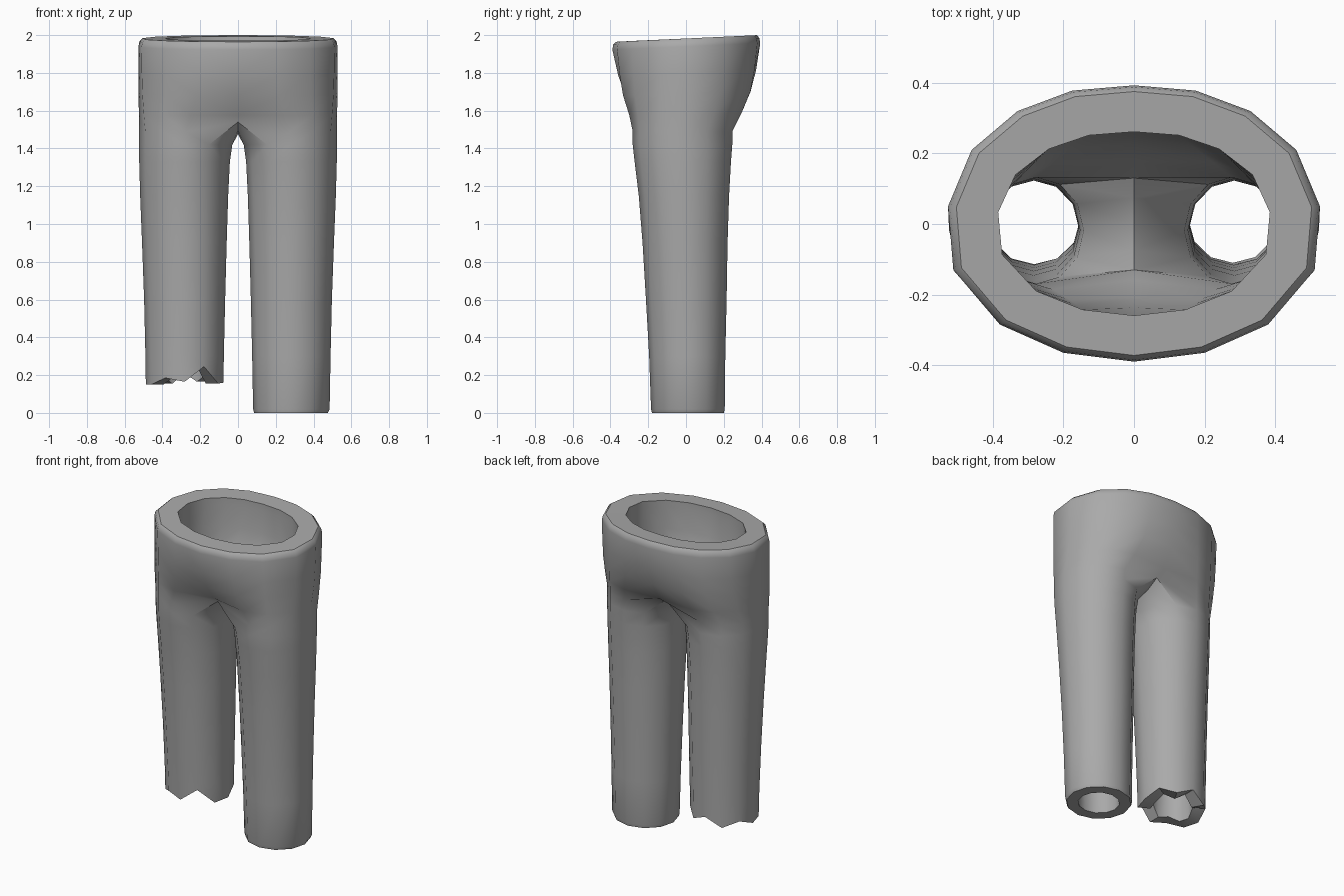
import bpy, bmesh, math

if "Cube" in bpy.data.objects:
    bpy.data.objects.remove(bpy.data.objects["Cube"])

# leg sections: height, inner x, outer x, front y, back y
LEG = [(0, .085, .475, -.18, .2), (.02, .08, .485, -.185, .205),
       (.3, .075, .49, -.195, .208), (.6, .068, .497, -.212, .215),
       (.9, .06, .508, -.23, .22), (1.15, .052, .518, -.25, .228),
       (1.33, .043, .523, -.272, .238), (1.42, .03, .524, -.282, .245)]
# half of the waist outline, front centre round to back centre
WAIST = [(0, -.39), (.2, -.365), (.38, -.285), (.512, -.13), (.527, .05),
         (.46, .21), (.33, .32), (.175, .378), (0, .393)]
# torso rows: height, blend from leg outline to waist outline
TORSO = [(1.58, .36), (1.69, .72), (1.8, .88), (1.94, 1)]
# torn hem heights around the short leg
TORN = [.15, .19, .155, .21, .165, .2, .16, .155, .245, .165, .185, .15]
# crotch seam, back to front: y, z
SEAM = [(.21, 1.55), (.12, 1.5), (0, 1.475), (-.12, 1.5), (-.21, 1.54)]
OUTER = [8, 9, 10, 11, 0, 1, 2, 3, 4]


def leg_ring(row, inset):
    z, x0, x1, y0, y1 = row
    t = (.07 + .03 * z) if inset else 0
    cx, cy, rx, ry = (x0 + x1) / 2, (y0 + y1) / 2, (x1 - x0) / 2 - t, (y1 - y0) / 2 - t
    return [(cx + rx * math.cos(k * math.pi / 6), cy + ry * math.sin(k * math.pi / 6), z)
            for k in range(12)]


def half_rows(inset, torn):
    """Leg rings (12 points, last one on the seam) and torso rows (9 points)."""
    rings = [leg_ring(r, inset) for r in (LEG[2:] if torn else LEG)]
    if torn:
        hem = leg_ring((.2, .077, .488, -.19, .207), inset)
        rings.insert(0, [(x, y, z) for (x, y, _), z in zip(hem, TORN)])
    seam = [(x, y, 1.49) for x, y, z in rings[-1]]
    for k, (y, z) in enumerate(SEAM):
        seam[4 + k] = (0, y * .62, 1.57 + abs(y) * .15) if inset else (0, y, z)
    rings.append(seam)
    base = [seam[k] for k in OUTER]
    kx, ky = (.73, .665) if inset else (1, 1)
    rows = [base]
    for i, (z, s) in enumerate(TORSO):
        row = []
        for (ax, ay, az), (wx, wy) in zip(base, WAIST):
            f = s if wy > 0 else s ** 1.5
            y = ay + (wy * ky - ay) * f
            row.append((ax + (wx * kx - ax) * s, y, max(z + .045 * y * s, az + .03 * (i + 1))))
        rows.append(row)
    # rounded rim
    for k, z in ([(1, 1.982)] if inset else [(.988, 1.967), (.955, 1.982)]):
        rows.append([(wx * kx * k, wy * ky * k, z + .045 * wy * ky) for wx, wy in WAIST])
    return rings, rows


bm = bmesh.new()


def strip(a, b, closed):
    n = len(a)
    for i in range(n if closed else n - 1):
        j = (i + 1) % n
        quad = []
        for v in (a[i], a[j], b[j], b[i]):
            if v not in quad:
                quad.append(v)
        if len(quad) > 2:
            bm.faces.new(quad)


for side in (1, -1):
    ends = []
    for inset in (False, True):
        rings, rows = half_rows(inset, side < 0)
        make = lambda pts: [bm.verts.new((side * x, y, z)) for x, y, z in pts]
        rv = [make(r) for r in rings]
        tv = [[rv[-1][k] for k in OUTER]] + [make(r) for r in rows[1:]]
        for a, b in zip(rv, rv[1:]):
            strip(a, b, True)
        for a, b in zip(tv, tv[1:]):
            strip(a, b, False)
        ends.append((rv[0], tv[-1]))
    strip(ends[0][0], ends[1][0], True)    # hem thickness
    strip(ends[0][1], ends[1][1], False)   # waist thickness

# join both halves on the centre line
bmesh.ops.remove_doubles(bm, verts=bm.verts[:], dist=.0005)
bmesh.ops.recalc_face_normals(bm, faces=bm.faces[:])
mesh = bpy.data.meshes.new("trousers")
bm.to_mesh(mesh)
bm.free()
trousers = bpy.data.objects.new("trousers", mesh)
bpy.context.collection.objects.link(trousers)
cloth = bpy.data.materials.new("grey cloth")
cloth.diffuse_color = (.4, .4, .4, 1)
cloth.use_nodes = True
cloth.node_tree.nodes["Principled BSDF"].inputs["Base Color"].default_value = cloth.diffuse_color
mesh.materials.append(cloth)
bpy.context.view_layer.objects.active = trousers
trousers.select_set(True)
bpy.ops.object.shade_smooth_by_angle(angle=math.radians(40))
